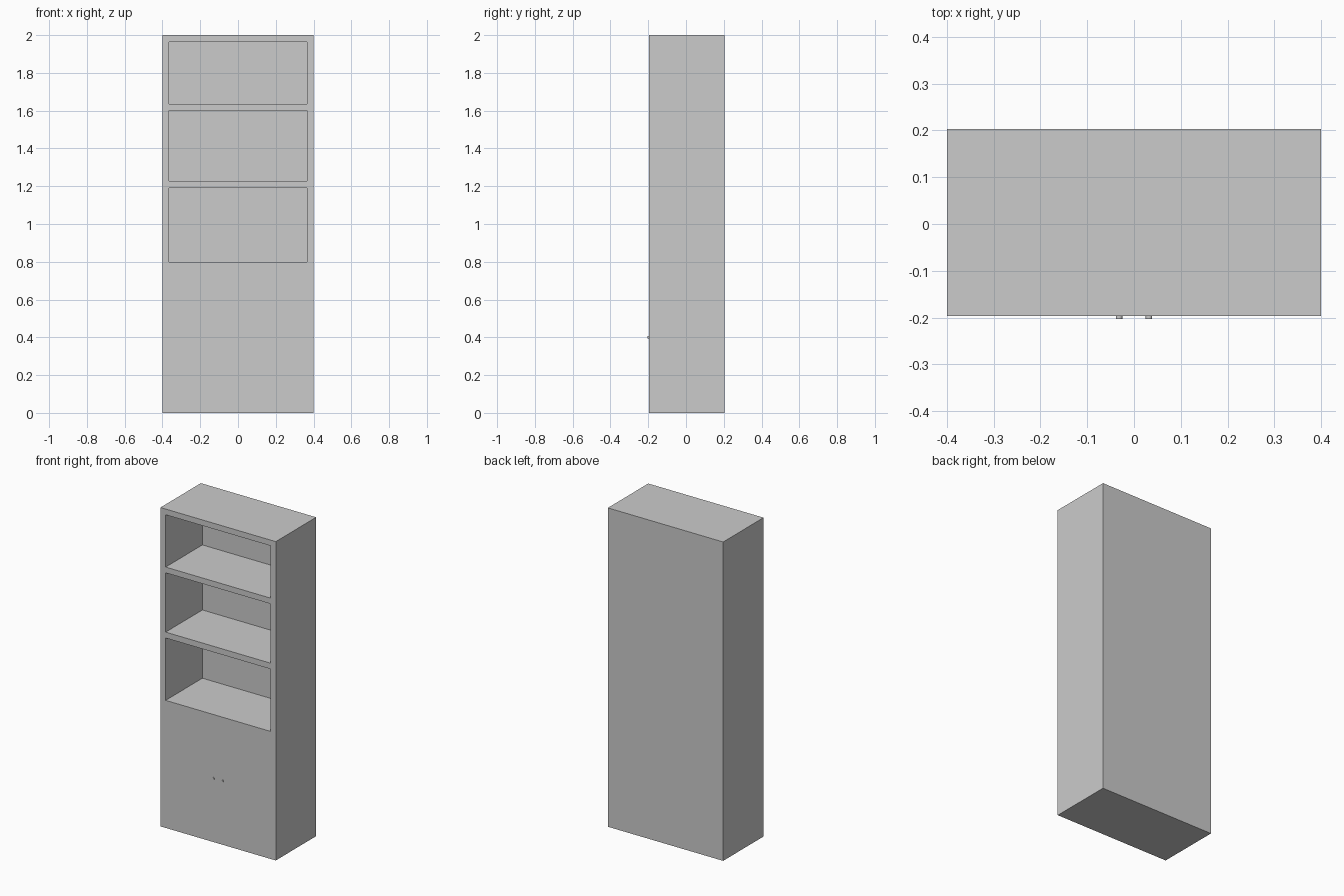
import bpy
from math import radians

if "Cube" in bpy.data.objects:
    bpy.data.objects.remove(bpy.data.objects["Cube"])

FRONT, BACK = -0.197, 0.203   # body depth; the knobs reach y = -0.203
T = 0.036                     # board thickness


def box(name, x0, x1, y0, y1, z0, z1):
    bpy.ops.mesh.primitive_cube_add(
        size=1, location=((x0 + x1) / 2, (y0 + y1) / 2, (z0 + z1) / 2))
    ob = bpy.context.object
    ob.name = name
    ob.scale = (x1 - x0, y1 - y0, z1 - z0)
    bpy.ops.object.transform_apply(location=False, rotation=False, scale=True)
    return ob


# Cabinet body with three open shelf compartments
body = box("cabinet_body", -0.4, 0.4, FRONT, BACK, 0, 2)
for z0, z1 in ((0.80, 1.191), (1.228, 1.6), (1.636, 1.964)):
    cutter = box("compartment_cutter", -0.4 + T, 0.4 - T,
                 FRONT - 0.1, BACK - T, z0, z1)
    cutter.hide_render = True
    mod = body.modifiers.new("compartment", 'BOOLEAN')
    mod.operation, mod.solver, mod.object = 'DIFFERENCE', 'EXACT', cutter
    bpy.context.view_layer.objects.active = body
    bpy.ops.object.modifier_apply(modifier=mod.name)
    bpy.data.objects.remove(cutter)

# Pair of small round door knobs
for side, x in (("left", -0.032), ("right", 0.032)):
    bpy.ops.mesh.primitive_cylinder_add(
        vertices=16, radius=0.007, depth=0.01,
        location=(x, FRONT - 0.001, 0.4), rotation=(radians(90), 0, 0))
    bpy.context.object.name = side + "_door_knob"
    bpy.ops.object.shade_smooth_by_angle(angle=radians(30))
